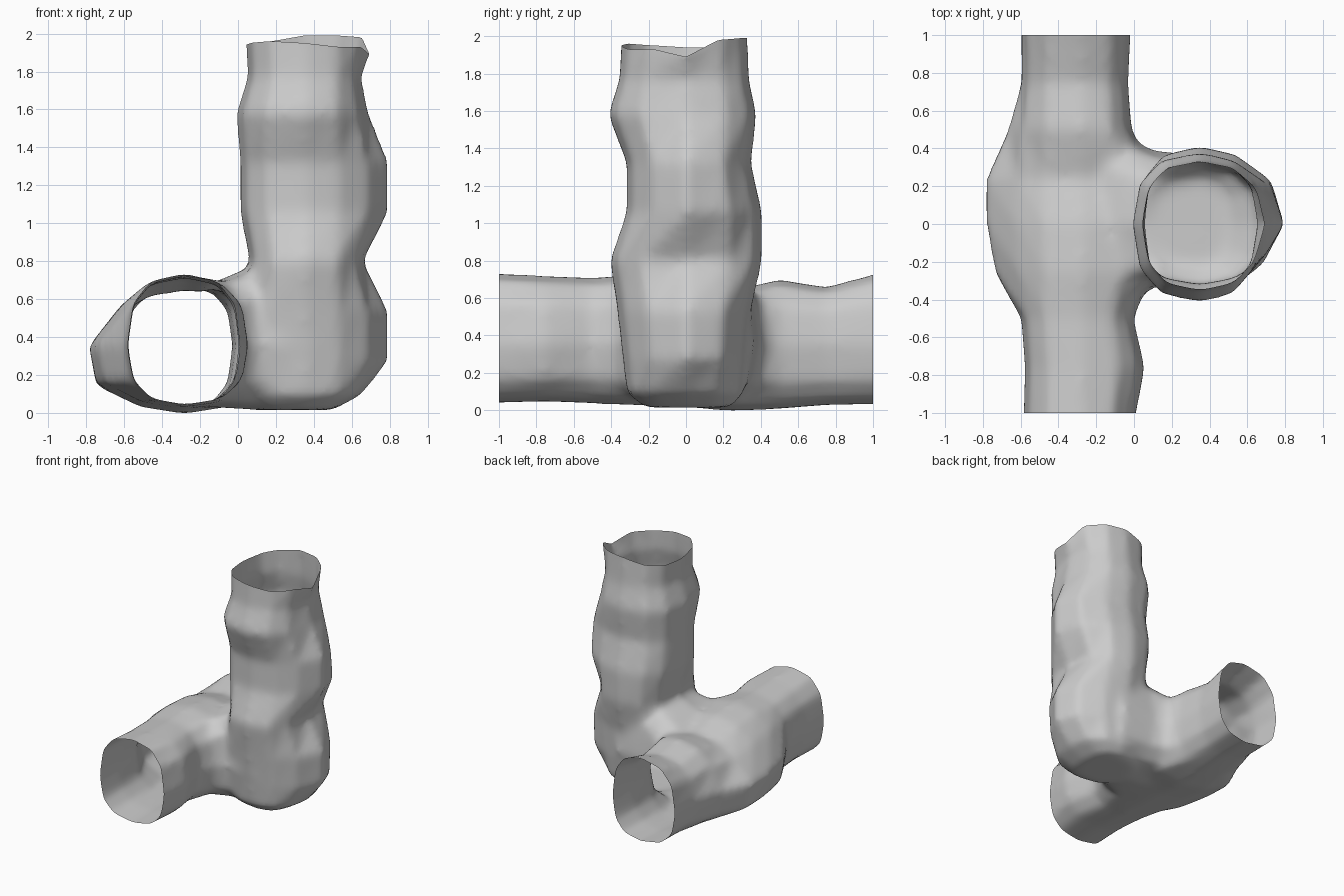
import bpy, bmesh
from math import cos, sin, pi, atan2, copysign

if "Cube" in bpy.data.objects:
    bpy.data.objects.remove(bpy.data.objects["Cube"])

N = 12  # sides of every pipe


def section(lo_u, hi_u, lo_v, hi_v, cu, cv, power, bump, aim):
    """Squarish ring round a centre, with a local bulge along u."""
    pts = []
    for i in range(N):
        a = 2 * pi * i / N
        c, s = cos(a), sin(a)
        u = copysign(abs(c) ** (2 / power), c)
        v = copysign(abs(s) ** (2 / power), s)
        swell = copysign(bump, cos(aim)) * max(0, cos(a - aim)) ** 4
        pts.append((cu + u * ((hi_u - cu) if u > 0 else (cu - lo_u)) + swell,
                    cv + v * ((hi_v - cv) if v > 0 else (cv - lo_v))))
    return pts


def loft(bm, rings, centre, place, power=2.4, aim=0.0):
    """Closed pipe through rings of (station, u min, u max, v min, v max, bulge)."""
    loops = []
    for t, *box, bump in rings:
        loops.append([bm.verts.new(place(t, u, v))
                      for u, v in section(*box, *centre, power, bump, aim)])
    faces = [bm.faces.new(loops[0]), bm.faces.new(loops[-1][::-1])]
    for a, b in zip(loops, loops[1:]):
        for i in range(N):
            j = (i + 1) % N
            faces.append(bm.faces.new((a[i], b[i], b[j], a[j])))
    bmesh.ops.recalc_face_normals(bm, faces=faces)


bm = bmesh.new()

# upright pipe, closed at the foot, bulging to the right
loft(bm, [
    (0.01, 0.08, 0.50, -0.22, 0.24, 0),
    (0.09, 0.02, 0.64, -0.32, 0.31, 0.01),
    (0.27, 0.00, 0.66, -0.34, 0.33, 0.14),
    (0.53, 0.00, 0.66, -0.37, 0.35, 0.14),
    (0.80, 0.06, 0.66, -0.41, 0.41, 0),
    (1.06, 0.01, 0.66, -0.32, 0.41, 0.14),
    (1.32, 0.01, 0.66, -0.32, 0.35, 0.14),
    (1.58, -0.01, 0.65, -0.42, 0.38, 0.04),
    (1.77, 0.05, 0.65, -0.36, 0.34, 0),
    (1.95, 0.04, 0.65, -0.35, 0.33, 0.05),
    (2.10, 0.04, 0.65, -0.35, 0.33, 0.05),
], (0.35, 0.0), lambda t, u, v: (u, v, t), 2.5, 0.12)

# lying pipe, bulging low on the left in the middle
loft(bm, [
    (-1.12, -0.59, -0.01, 0.03, 0.74, 0),
    (-0.76, -0.58, 0.06, 0.04, 0.72, 0),
    (-0.50, -0.60, 0.00, 0.03, 0.71, 0),
    (-0.25, -0.60, 0.10, 0.02, 0.73, 0.16),
    (0.00, -0.60, 0.15, 0.01, 0.71, 0.21),
    (0.24, -0.60, 0.12, -0.01, 0.64, 0.21),
    (0.50, -0.59, -0.01, 0.00, 0.70, 0.09),
    (0.75, -0.59, -0.03, 0.02, 0.66, 0.01),
    (1.12, -0.60, -0.01, 0.03, 0.76, 0),
], (-0.28, 0.35), lambda t, u, v: (u, t, v), 2.6, pi + 0.25)

# short flared neck joining the two
loft(bm, [
    (-0.25, -0.49, 0.50, 0.03, 0.62, 0),
    (-0.08, -0.47, 0.47, 0.02, 0.71, 0),
    (0.11, -0.33, 0.39, 0.01, 0.79, 0),
    (0.40, -0.35, 0.36, 0.01, 0.80, 0),
], (0.0, 0.36), lambda t, u, v: (t, u, v), 2.8)

mesh = bpy.data.meshes.new("pipe_source")
bm.to_mesh(mesh)
bm.free()
source = bpy.data.objects.new("pipe_source", mesh)
bpy.context.collection.objects.link(source)

# fuse into one skin
remesh = source.modifiers.new("fuse", 'REMESH')
remesh.mode = 'VOXEL'
remesh.voxel_size = 0.03
relax = source.modifiers.new("relax", 'SMOOTH')
relax.factor = 0.5
relax.iterations = 7
evaluated = source.evaluated_get(bpy.context.evaluated_depsgraph_get())
bm = bmesh.new()
bm.from_mesh(evaluated.to_mesh())
evaluated.to_mesh_clear()
bpy.data.objects.remove(source)

# open the three ends
for co, no in (((0, -1, 0), (0, -1, 0)), ((0, 1, 0), (0, 1, 0)),
               ((0, 0, 1.94), (0, 0, 1))):
    bmesh.ops.bisect_plane(bm, geom=bm.verts[:] + bm.edges[:] + bm.faces[:],
                           plane_co=co, plane_no=no, clear_outer=True)

# uneven top rim
rim = [-0.05, 0.04, 0.05, 0.05, 0.02, 0.0, 0.0, 0.01, 0.02, 0.01, -0.01, -0.01]
for v in bm.verts:
    if v.co.z > 1.75:
        a = (atan2(v.co.y, v.co.x - 0.35) / (2 * pi) % 1) * N
        i, f = int(a) % N, a % 1
        lift = rim[i] * (1 - f) + rim[(i + 1) % N] * f
        v.co.z += lift * (v.co.z - 1.75) / 0.19

# rest on the ground
low = min(v.co.z for v in bm.verts)
for v in bm.verts:
    v.co.z -= low * max(0, 1 - v.co.z)
for f in bm.faces:
    f.smooth = True

mesh = bpy.data.meshes.new("pipe_junction")
bm.to_mesh(mesh)
bm.free()
pipe = bpy.data.objects.new("pipe_junction", mesh)
bpy.context.collection.objects.link(pipe)
